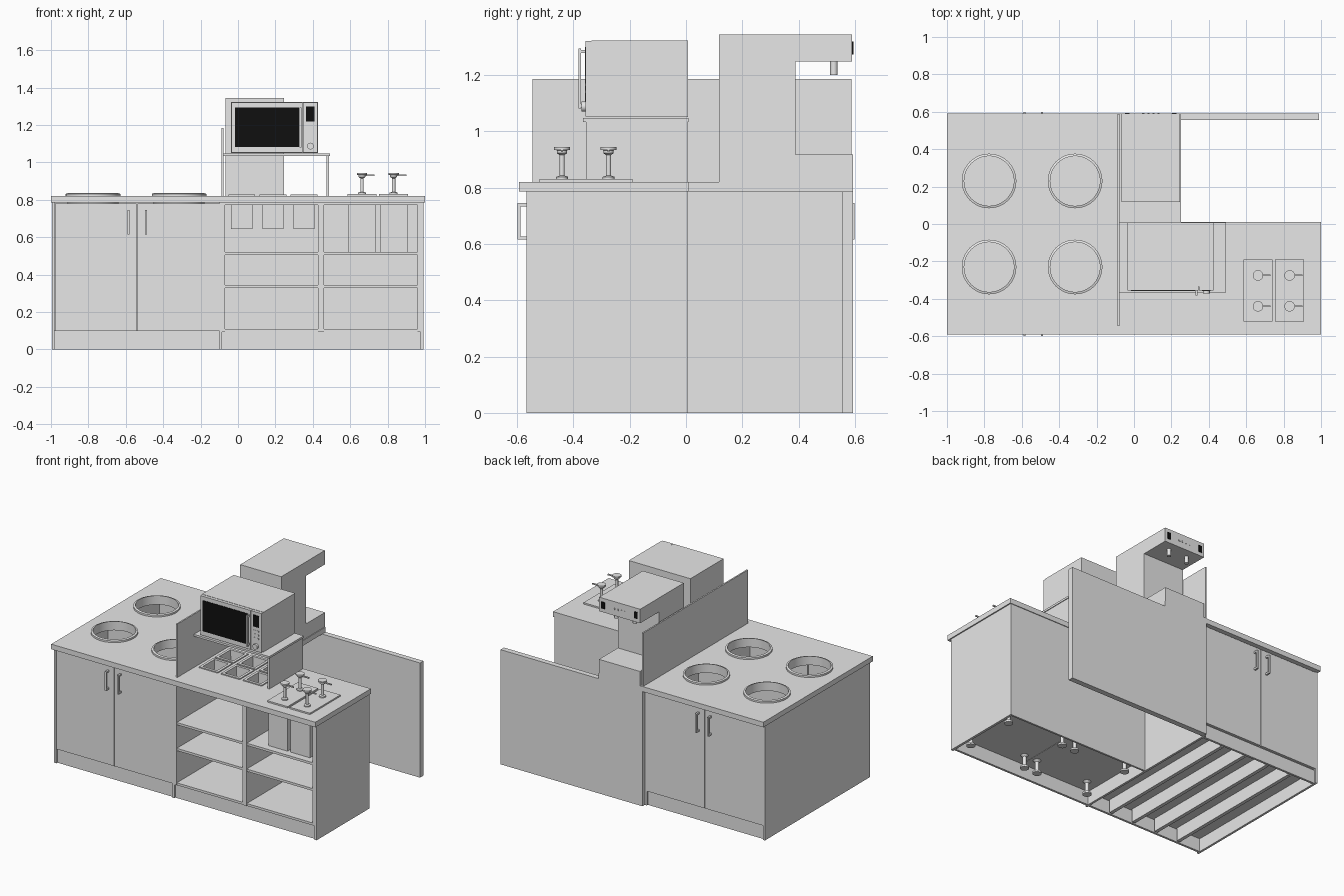
import bpy, bmesh, math
from mathutils import Matrix, Vector

if "Cube" in bpy.data.objects:
    bpy.data.objects.remove(bpy.data.objects["Cube"], do_unlink=True)


def material(name, value):
    m = bpy.data.materials.new(name)
    m.use_nodes = True
    m.diffuse_color = (value, value, value, 1)
    m.node_tree.nodes["Principled BSDF"].inputs["Base Color"].default_value = (value, value, value, 1)
    return m


GREY = material("light_grey", 0.8)
BLACK = material("black", 0.005)


def finish(name, bm, mat=GREY):
    bmesh.ops.recalc_face_normals(bm, faces=bm.faces)
    mesh = bpy.data.meshes.new(name)
    bm.to_mesh(mesh)
    bm.free()
    mesh.materials.append(mat)
    ob = bpy.data.objects.new(name, mesh)
    bpy.context.collection.objects.link(ob)
    return ob


def box(name, x, y, z, mat=GREY):
    """Box from (low, high) spans."""
    bm = bmesh.new()
    size = Vector([s[1] - s[0] for s in (x, y, z)])
    mid = Vector([(s[0] + s[1]) / 2 for s in (x, y, z)])
    bmesh.ops.create_cube(bm, size=1, matrix=Matrix.Translation(mid) @ Matrix.Diagonal(size).to_4x4())
    return finish(name, bm, mat)


def smooth(ob):
    bpy.ops.object.select_all(action='DESELECT')
    ob.select_set(True)
    bpy.context.view_layer.objects.active = ob
    bpy.ops.object.shade_smooth_by_angle(angle=math.radians(35))
    return ob


def lathe(name, profile, at, axis='Z', steps=32, mat=GREY, closed=False):
    """Spin (radius, height) points; a closed profile makes a ring."""
    bm = bmesh.new()
    vs = [bm.verts.new((r, 0, h)) for r, h in profile]
    edges = [bm.edges.new(p) for p in zip(vs, vs[1:])]
    if closed:
        edges.append(bm.edges.new((vs[-1], vs[0])))
    bmesh.ops.spin(bm, geom=vs + edges, axis=(0, 0, 1), cent=(0, 0, 0),
                   angle=math.tau, steps=steps, use_duplicate=False)
    bmesh.ops.remove_doubles(bm, verts=bm.verts, dist=1e-5)
    if axis == 'Y':
        bmesh.ops.rotate(bm, verts=bm.verts, matrix=Matrix.Rotation(math.pi / 2, 3, 'X'))
    bmesh.ops.translate(bm, verts=bm.verts, vec=at)
    return smooth(finish(name, bm, mat))


def cylinder(name, r, h, at, **kw):
    return lathe(name, [(0, 0), (r, 0), (r, h), (0, h)], at, **kw)


def open_pan(name, x, y, z, wall):
    """Box hollowed from the top."""
    ob = box(name, x, y, z)
    bm = bmesh.new()
    bm.from_mesh(ob.data)
    bm.faces.ensure_lookup_table()
    top = max(bm.faces, key=lambda f: f.calc_center_median().z)
    bmesh.ops.inset_region(bm, faces=[top], thickness=wall)
    bmesh.ops.translate(bm, verts=top.verts, vec=(0, 0, z[0] - z[1] + wall))
    bm.to_mesh(ob.data)
    bm.free()


def cut(target, cutters):
    bpy.context.view_layer.objects.active = target
    for c in cutters:
        c.hide_render = True
        mod = target.modifiers.new("hole", 'BOOLEAN')
        mod.operation, mod.object, mod.solver = 'DIFFERENCE', c, 'EXACT'
        bpy.ops.object.modifier_apply(modifier=mod.name)
        bpy.data.objects.remove(c, do_unlink=True)


TOP, UNDER = 0.82, 0.785
WELLS = [(x, y) for x in (-0.775, -0.315) for y in (-0.23, 0.23)]
PANS = [(x, y) for x in (0.02, 0.187, 0.353) for y in (-0.27, -0.095)]

# Countertops
wide = box("wide_countertop", (-1, -0.085), (-0.592, 0.592), (UNDER, TOP))
cut(wide, [cylinder("well_cutter", 0.135, 0.2, (x, y, 0.72)) for x, y in WELLS])
narrow = box("narrow_countertop", (-0.085, 1), (-0.592, 0.01), (UNDER, TOP))
cut(narrow, [box("pan_cutter", (x - 0.058, x + 0.058), (y - 0.07, y + 0.07), (0.7, 0.9)) for x, y in PANS])
box("machine_countertop", (-0.085, 0.25), (0.01, 0.592), (UNDER, TOP))

# Round wells with raised rims
for x, y in WELLS:
    lathe("well_rim", [(0.133, 0.775), (0.133, 0.836), (0.146, 0.832), (0.146, TOP), (0.136, TOP), (0.136, 0.775)],
          (x, y, 0), steps=48, closed=True)

# Wide cabinet with doors on front and back
box("wide_outer_side", (-0.995, -0.98), (-0.567, 0.567), (0, UNDER))
box("wide_inner_side", (-0.1, -0.085), (-0.567, 0.567), (0, UNDER))
box("wide_floor", (-0.98, -0.1), (-0.548, 0.548), (0.09, 0.105))
box("wide_divider", (-0.98, -0.1), (-0.008, 0.008), (0.105, UNDER))
for x in (-0.8, -0.62, -0.44, -0.26):
    box("floor_rib", (x - 0.012, x + 0.012), (-0.53, 0.53), (0, 0.09))
for s in (-1, 1):
    def span(a, b):
        return tuple(sorted((s * a, s * b)))
    box("wide_plinth", (-0.98, -0.1), span(0.54, 0.555), (0, 0.092))
    for x in ((-0.979, -0.542), (-0.537, -0.092)):
        box("door", x, span(0.55, 0.567), (0.098, 0.78))
    for x in (-0.585, -0.492):
        box("handle_grip", (x - 0.006, x + 0.006), span(0.588, 0.598), (0.615, 0.745))
        for z in (0.615, 0.733):
            box("handle_post", (x - 0.006, x + 0.006), span(0.565, 0.59), (z, z + 0.012))

# Open shelf cabinet
box("shelf_outer_side", (0.975, 0.992), (-0.567, 0.005), (0, UNDER))
box("shelf_back", (-0.085, 0.975), (-0.008, 0.005), (0.0, UNDER))
box("shelf_plinth", (-0.085, 0.975), (-0.555, -0.54), (0, 0.092))
for left, right in ((-0.085, 0.443), (0.445, 0.975)):
    for x in (left, right - 0.015):
        box("shelf_upright", (x, x + 0.015), (-0.565, -0.008), (0.092, UNDER))
    for z in (0.092, 0.328, 0.505):
        box("shelf_board", (left + 0.015, right - 0.015), (-0.562, -0.008), (z, z + 0.016))
    box("shelf_top_rail", (left + 0.015, right - 0.015), (-0.565, -0.54), (0.773, UNDER))
for x in (0.0, 0.4, 0.5, 0.93):
    for y in (-0.45, -0.09):
        lathe("levelling_foot", [(0, 0), (0.028, 0), (0.028, 0.012), (0.012, 0.02), (0.012, 0.08),
                                 (0.025, 0.092), (0, 0.092)], (x, y, 0), steps=16)

# Rear screen panel
box("rear_panel", (-0.085, 0.99), (0.555, 0.592), (0, UNDER))

# Food pans sunk in the counter
for x, y in PANS:
    open_pan("food_pan", (x - 0.057, x + 0.057), (y - 0.069, y + 0.069), (0.643, 0.822), 0.006)
    for s in (-1, 1):
        box("pan_rim_side", (x + s * 0.062 - 0.009, x + s * 0.062 + 0.009), (y - 0.08, y + 0.08), (TOP, 0.827))
        box("pan_rim_end", (x - 0.055, x + 0.055), (y + s * 0.071 - 0.009, y + s * 0.071 + 0.009), (TOP, 0.827))

# Dispenser tanks, trays and taps
for x in (0.663, 0.832):
    box("dispenser_tank", (x - 0.073, x + 0.073), (-0.515, -0.195), (0.522, UNDER))
    box("dispenser_tray", (x - 0.077, x + 0.077), (-0.52, -0.19), (TOP, 0.83))
    for y in (-0.44, -0.275):
        lathe("tap", [(0, 0.83), (0.021, 0.83), (0.021, 0.838), (0.009, 0.842), (0.009, 0.915), (0.018, 0.922),
                      (0.018, 0.932), (0.028, 0.934), (0.028, 0.944), (0, 0.944)], (x, y, 0), steps=24)
        box("tap_lever", (x + 0.015, x + 0.068), (y - 0.004, y + 0.004), (0.926, 0.934))

# Upright partition and microwave stand
box("partition", (-0.088, -0.078), (-0.545, 0.588), (TOP, 1.185))
box("stand_shelf", (-0.078, 0.492), (-0.365, 0.008), (1.033, 1.047))
box("stand_leg", (0.473, 0.487), (-0.355, 0.005), (TOP, 1.033))

# Microwave
box("microwave_body", (-0.038, 0.428), (-0.335, 0.007), (1.05, 1.322))
box("microwave_door", (-0.036, 0.345), (-0.356, -0.335), (1.052, 1.32))
box("microwave_controls", (0.348, 0.426), (-0.356, -0.335), (1.052, 1.32))
box("microwave_window", (-0.016, 0.325), (-0.359, -0.355), (1.083, 1.293), BLACK)
box("microwave_display", (0.364, 0.409), (-0.359, -0.355), (1.218, 1.298), BLACK)
box("microwave_handle", (0.328, 0.34), (-0.382, -0.372), (1.08, 1.293))
for z in (1.084, 1.277):
    box("microwave_handle_post", (0.328, 0.34), (-0.374, -0.354), (z, z + 0.012))
cylinder("microwave_knob", 0.018, 0.016, (0.387, -0.355, 1.087), axis='Y', steps=24)
for x in (0.375, 0.4):
    for z in (1.14, 1.165, 1.19):
        box("microwave_button", (x - 0.007, x + 0.007), (-0.358, -0.355), (z - 0.005, z + 0.005))

# Drinks machine facing the rear
box("machine_tower", (-0.066, 0.245), (0.118, 0.388), (TOP, 1.343))
box("machine_head", (-0.066, 0.245), (0.388, 0.59), (1.247, 1.343))
box("machine_base", (-0.066, 0.245), (0.388, 0.592), (TOP, 0.918))
for x in (0.02, 0.16):
    cylinder("machine_spout", 0.013, 0.047, (x, 0.525, 1.2), steps=20)
for x in (-0.035, 0.214):
    box("machine_display", (x - 0.012, x + 0.012), (0.589, 0.594), (1.272, 1.318), BLACK)
for i in range(4):
    x = 0.05 + i * 0.027
    box("machine_button", (x - 0.006, x + 0.006), (0.589, 0.593), (1.289, 1.299))
